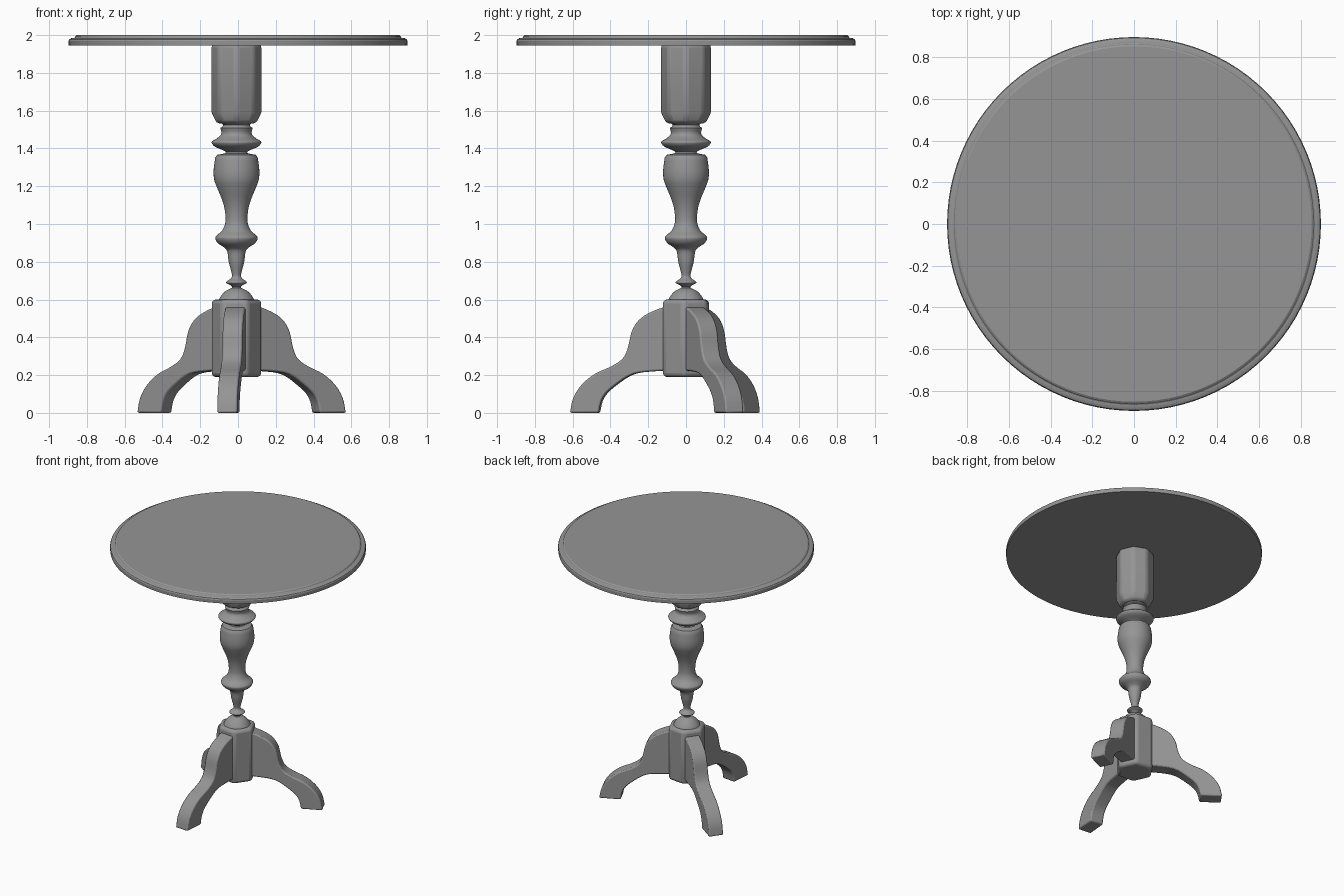
import bpy, bmesh, math
from mathutils import Vector, Matrix

if "Cube" in bpy.data.objects:
    bpy.data.objects.remove(bpy.data.objects["Cube"])

CX = -0.008         # the pedestal sits slightly off the centre of the top
TURN = math.radians(-5)

# Dark grey finish shared by all parts
GREY = bpy.data.materials.new("dark_grey")
GREY.diffuse_color = (0.3, 0.3, 0.3, 1)
GREY.use_nodes = True
GREY.node_tree.nodes["Principled BSDF"].inputs["Base Color"].default_value = GREY.diffuse_color


def spline(pts, steps=4):
    """Smooth run through the points (Catmull-Rom)."""
    p = [Vector(q) for q in pts]
    p = [2 * p[0] - p[1]] + p + [2 * p[-1] - p[-2]]
    out = []
    for a, b, c, d in zip(p, p[1:], p[2:], p[3:]):
        for i in range(steps):
            t = i / steps
            out.append(0.5 * (2 * b + (c - a) * t + (2 * a - 5 * b + 4 * c - d) * t * t
                              + (3 * b - a - 3 * c + d) * t ** 3))
    return out + [p[-2]]


def finish(name, bm, angle=35, bevel=0, segs=2, limit=30):
    bmesh.ops.recalc_face_normals(bm, faces=bm.faces)
    me = bpy.data.meshes.new(name)
    bm.to_mesh(me)
    bm.free()
    me.materials.append(GREY)
    ob = bpy.data.objects.new(name, me)
    bpy.context.collection.objects.link(ob)
    if bevel:
        m = ob.modifiers.new("bevel", 'BEVEL')
        m.width, m.segments = bevel, segs
        m.limit_method, m.angle_limit = 'ANGLE', math.radians(limit)
    bpy.ops.object.select_all(action='DESELECT')
    ob.select_set(True)
    bpy.context.view_layer.objects.active = ob
    bpy.ops.object.shade_smooth_by_angle(angle=math.radians(angle))
    return ob


def lathe(name, profile, sides, cx=0.0, turn=0.0, **kw):
    """Closed turned solid from (radius, z) pairs."""
    bm = bmesh.new()
    rings = []
    for r, z in profile:
        rings.append([bm.verts.new((cx + r * math.cos(turn + 2 * math.pi * k / sides),
                                    r * math.sin(turn + 2 * math.pi * k / sides), z))
                      for k in range(sides)])
    for a, b in zip(rings, rings[1:]):
        for k in range(sides):
            n = (k + 1) % sides
            bm.faces.new((a[k], a[n], b[n], b[k]))
    bm.faces.new(rings[0])
    bm.faces.new(rings[-1])
    return finish(name, bm, **kw)


# Round top with stepped, rounded rim
lathe("table_top", [(0.896, 1.945), (0.897, 1.970), (0.893, 1.978), (0.882, 1.984),
                    (0.868, 1.985), (0.864, 1.988), (0.861, 1.995), (0.853, 2.0)],
      96, angle=28)

# Eight-sided block under the top, with softened corners
lathe("upper_block", [(0.108, 1.533), (0.135, 1.59), (0.135, 1.95)], 8, CX, 0,
      bevel=0.016, segs=2, angle=25, limit=25)

# Turned column, bottom to top: dome, small ring, stem, vase, collar
dome = spline([(0.098, 0.59), (0.083, 0.618), (0.058, 0.645), (0.024, 0.662)])
stem = spline([(0.022, 0.667), (0.034, 0.677), (0.053, 0.687), (0.052, 0.696), (0.036, 0.707),
               (0.024, 0.722), (0.028, 0.75), (0.041, 0.80), (0.049, 0.855), (0.066, 0.876),
               (0.098, 0.898), (0.112, 0.922), (0.106, 0.938), (0.078, 0.963), (0.062, 0.995),
               (0.058, 1.03), (0.063, 1.08), (0.077, 1.13), (0.102, 1.19), (0.118, 1.235),
               (0.121, 1.285), (0.113, 1.35)])
collar = spline([(0.056, 1.38), (0.066, 1.388), (0.113, 1.409), (0.13, 1.426), (0.129, 1.438),
                 (0.106, 1.452), (0.086, 1.468), (0.08, 1.485), (0.086, 1.508)])
lathe("turned_column", dome + stem + [Vector((0.103, 1.366)), Vector((0.06, 1.374))] + collar
      + [Vector((0.075, 1.515)), Vector((0.07, 1.525)), Vector((0.085, 1.537))],
      40, CX, angle=40)

# Six-sided hub that carries the legs
lathe("leg_hub", [(0.137, 0.19), (0.137, 0.6)], 6, CX, TURN, bevel=0.022, segs=3, angle=30)

# Three curved legs cut from board, at 120 degree steps
outer = spline([(0.09, 0.565), (0.135, 0.553), (0.20, 0.525), (0.25, 0.488), (0.285, 0.43),
                (0.305, 0.345), (0.335, 0.285), (0.40, 0.243), (0.48, 0.207), (0.55, 0.15),
                (0.595, 0.08), (0.613, 0.0)], 3)
inner = spline([(0.46, 0.0), (0.447, 0.06), (0.42, 0.105), (0.37, 0.148), (0.30, 0.195),
                (0.23, 0.215), (0.09, 0.225)], 3)
HALF = 0.053
for i, name in enumerate(("right_leg", "left_leg", "front_leg")):
    bm = bmesh.new()
    face = bm.faces.new([bm.verts.new((p.x, -HALF, p.y)) for p in outer + inner])
    ext = bmesh.ops.extrude_face_region(bm, geom=[face])
    bmesh.ops.translate(bm, vec=(0, 2 * HALF, 0),
                        verts=[v for v in ext["geom"] if isinstance(v, bmesh.types.BMVert)])
    spin = Matrix.Rotation(TURN + math.radians(30 + 120 * i), 4, 'Z')
    bmesh.ops.transform(bm, matrix=Matrix.Translation((-0.004, 0, 0)) @ spin, verts=bm.verts)
    finish(name, bm, angle=35, bevel=0.009, limit=60)
